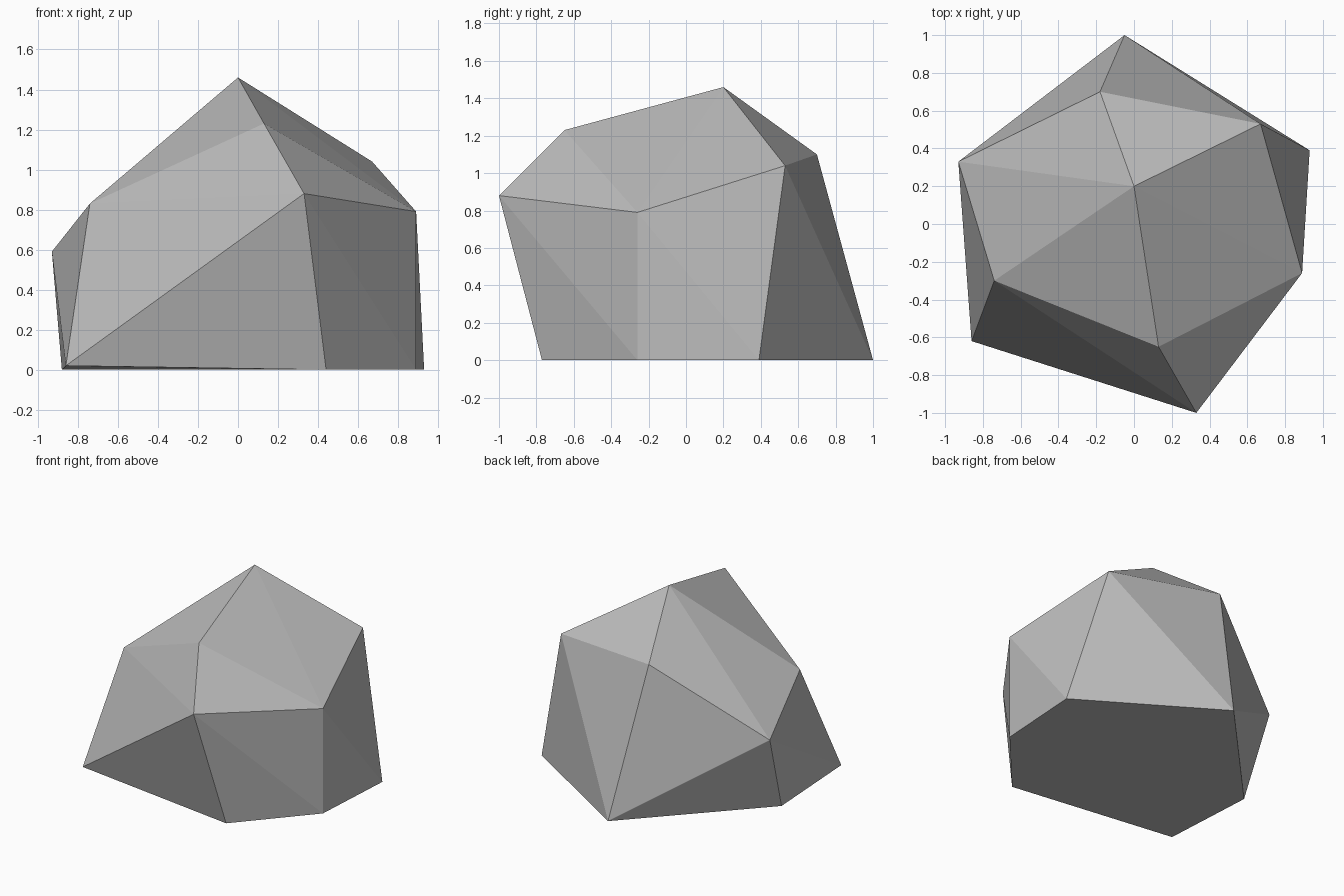
import bpy
import bmesh
import math
from mathutils import Vector

default_cube = bpy.data.objects.get("Cube")
if default_cube:
    bpy.data.objects.remove(default_cube, do_unlink=True)


def flat_material(name, colour):
    material = bpy.data.materials.new(name)
    material.use_nodes = True
    material.diffuse_color = colour
    shader = next(n for n in material.node_tree.nodes if n.type == 'BSDF_PRINCIPLED')
    shader.inputs["Base Color"].default_value = colour
    shader.inputs["Roughness"].default_value = 0.9
    return material


def hull_object(name, corners, material):
    """Wrap a faceted convex skin around the given corner points."""
    bm = bmesh.new()
    for corner in corners:
        bm.verts.new(Vector(corner))
    bmesh.ops.convex_hull(bm, input=bm.verts[:])
    # Join the triangles that lie in one plane, such as the underside
    bmesh.ops.dissolve_limit(bm, angle_limit=math.radians(0.2),
                             verts=bm.verts[:], edges=bm.edges[:])
    bmesh.ops.recalc_face_normals(bm, faces=bm.faces[:])
    mesh = bpy.data.meshes.new(name)
    bm.to_mesh(mesh)
    bm.free()
    mesh.materials.append(material)
    mesh.shade_flat()
    boulder = bpy.data.objects.new(name, mesh)
    bpy.context.collection.objects.link(boulder)
    return boulder


# Foot of the boulder, with one corner lifted slightly off the ground
foot = [(-0.05, 1.0, 0), (0.93, 0.39, 0), (0.89, -0.26, 0),
        (0.44, -0.77, 0), (-0.86, -0.62, 0.02), (-0.88, 0.12, 0)]

# Shoulder corners, where the sides turn towards the top
shoulder = [(0.89, -0.26, 0.79), (0.33, -1.0, 0.88),
            (-0.74, -0.3, 0.83), (-0.93, 0.33, 0.59)]

# Crown corners and the peak
crown = [(0.13, -0.65, 1.23), (0.67, 0.53, 1.04),
         (-0.18, 0.7, 1.1), (0, 0.2, 1.46)]

stone_grey = flat_material("stone grey", (0.5, 0.5, 0.5, 1))
hull_object("boulder", foot + shoulder + crown, stone_grey)
